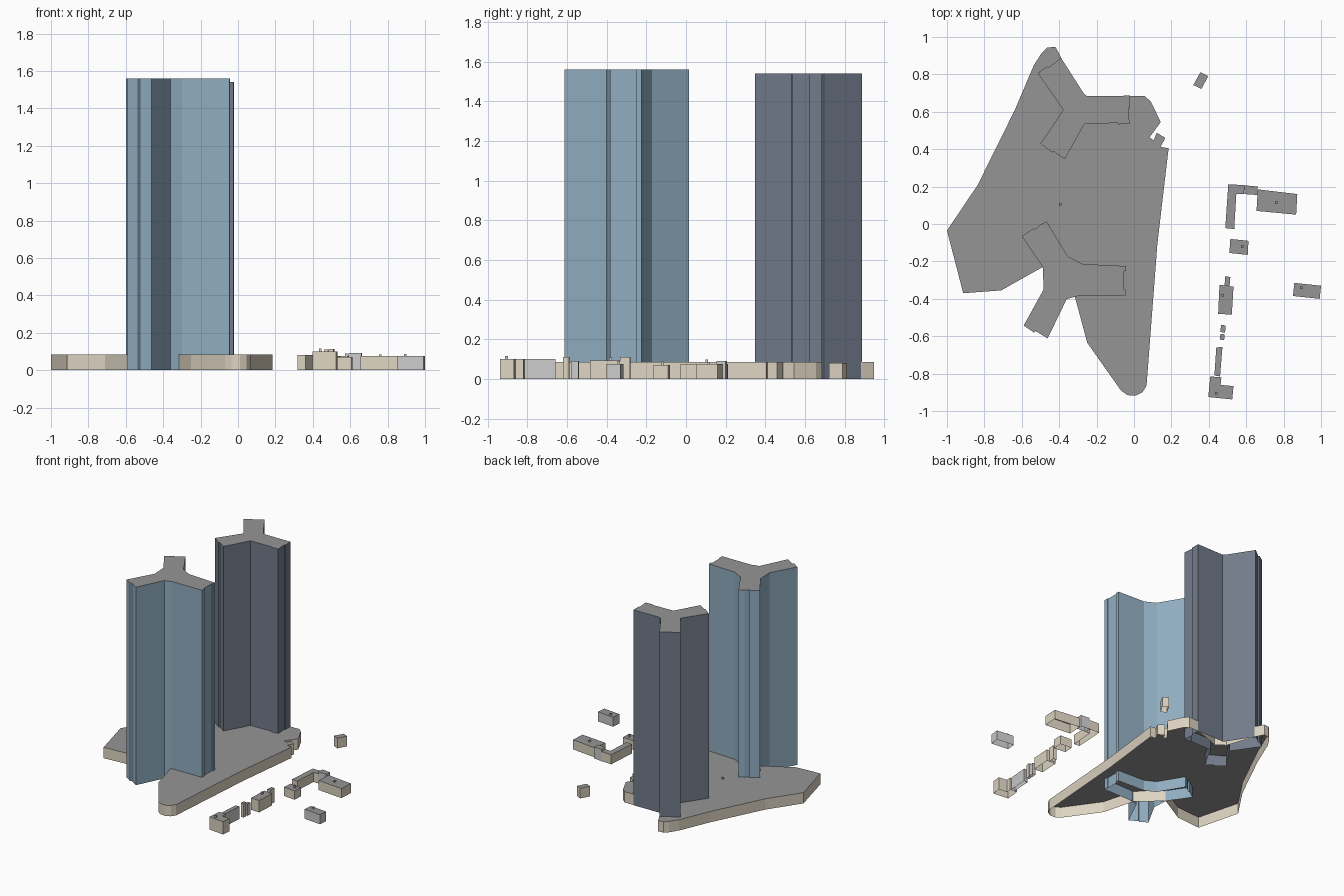
import bpy, bmesh


def material(name, rgb):
    m = bpy.data.materials.new(name)
    m.diffuse_color = (*rgb, 1)
    return m


ROOF = material("roof_grey", (0.30, 0.30, 0.30))
CREAM = material("cream_wall", (0.73, 0.66, 0.54))
PALE = material("pale_grey_wall", (0.56, 0.56, 0.55))
BLUE = material("blue_glass", (0.28, 0.42, 0.53))
SLATE = material("slate_glass", (0.17, 0.20, 0.26))


def block(name, pts, top, wall, base=0.0):
    """Extruded footprint: outer walls and flat roof, open underneath."""
    n = len(pts)
    area = sum(pts[i][0] * pts[(i + 1) % n][1] - pts[(i + 1) % n][0] * pts[i][1]
               for i in range(n))
    if area < 0:
        pts = pts[::-1]
    bm = bmesh.new()
    low = [bm.verts.new((x, y, base)) for x, y in pts]
    high = [bm.verts.new((x, y, top)) for x, y in pts]
    for i in range(n):
        j = (i + 1) % n
        bm.faces.new((low[i], low[j], high[j], high[i]))
    bm.faces.new(high).material_index = 1
    me = bpy.data.meshes.new(name)
    bm.to_mesh(me)
    bm.free()
    me.materials.append(wall)
    me.materials.append(ROOF)
    ob = bpy.data.objects.new(name, me)
    bpy.context.collection.objects.link(ob)
    return ob


# Podium: broad irregular slab, its edge passing beneath both towers
block("podium", [
    (-1.0, -.035), (-.835, .21), (-.637, .61), (-.535, .85), (-.493, .915),
    (-.465, .943), (-.42, .947), (-.387, .885), (-.31, .66), (-.24, .61),
    (-.03, .683), (.056, .685), (.09, .655), (.143, .545), (.083, .463),
    (.105, .448), (.122, .488), (.167, .46), (.142, .412), (.185, .405),
    (.125, -.107), (.067, -.865), (.045, -.9), (.01, -.918), (-.035, -.915),
    (-.07, -.89), (-.25, -.635), (-.317, -.385), (-.488, -.23),
    (-.71, -.355), (-.913, -.37)], .085, CREAM)

# Three-winged towers
block("front_tower", [
    (-.6, -.065), (-.535, -.022), (-.527, -.03), (-.505, -.005), (-.467, .014),
    (-.355, -.172), (-.275, -.214), (-.043, -.225), (-.043, -.25),
    (-.053, -.25), (-.053, -.35), (-.046, -.35), (-.046, -.383),
    (-.3, -.385), (-.36, -.402), (-.462, -.612), (-.525, -.573),
    (-.535, -.58), (-.59, -.543), (-.483, -.35), (-.488, -.23)], 1.56, BLUE)
block("back_tower", [
    (-.515, .807), (-.465, .842), (-.457, .836), (-.39, .888), (-.27, .7),
    (-.253, .684), (-.022, .686), (-.022, .62), (-.03, .62), (-.024, .535),
    (-.085, .533), (-.085, .54), (-.265, .535), (-.37, .347), (-.43, .388),
    (-.437, .382), (-.5, .43), (-.378, .61)], 1.54, SLATE)

# Row of small neighbouring buildings
HOUSES = [
    ("lone_house", [(.317, .743), (.355, .812), (.397, .79), (.36, .722)], .08, CREAM),
    ("corner_house", [(.504, .212), (.59, .208), (.589, .16), (.547, .16),
                      (.536, -.027), (.488, -.022)], .075, CREAM),
    ("link_house", [(.59, .207), (.662, .2), (.66, .155), (.59, .16)], .092, PALE),
    ("long_house", [(.662, .185), (.873, .16), (.867, .05), (.655, .07)], .075, CREAM),
    ("square_house", [(.515, -.08), (.612, -.09), (.608, -.165), (.51, -.155)], .07, CREAM),
    ("terrace_house", [(.457, -.325), (.532, -.335), (.523, -.485), (.45, -.48)], .093, CREAM),
    ("terrace_annex", [(.488, -.28), (.515, -.283), (.511, -.333), (.484, -.328)], .112, CREAM),
    ("narrow_house", [(.465, -.54), (.49, -.542), (.487, -.58), (.462, -.578)], .09, PALE),
    ("narrow_annex", [(.462, -.588), (.485, -.59), (.482, -.62), (.459, -.618)], .11, CREAM),
    ("slim_house", [(.44, -.66), (.473, -.657), (.46, -.815), (.43, -.81)], .1, PALE),
    ("end_house", [(.408, -.815), (.467, -.82), (.463, -.86), (.532, -.867),
                   (.525, -.938), (.397, -.925)], .1, CREAM),
    ("east_house", [(.857, -.315), (1.0, -.33), (.993, -.4), (.85, -.385)], .075, PALE),
]
for name, pts, top, wall in HOUSES:
    block(name, pts, top, wall)

# Chimneys: small boxes on the roofs
for i, (x, y, base, top) in enumerate([
        (-.395, .105, .085, .098), (.578, -.12, .07, .09), (.475, -.38, .093, .108),
        (.895, -.34, .075, .087), (.44, -.905, .1, .115), (.76, .115, .075, .085)]):
    r = .007
    block(f"chimney_{i + 1}", [(x - r, y - r), (x + r, y - r), (x + r, y + r), (x - r, y + r)],
          top, PALE, base)
